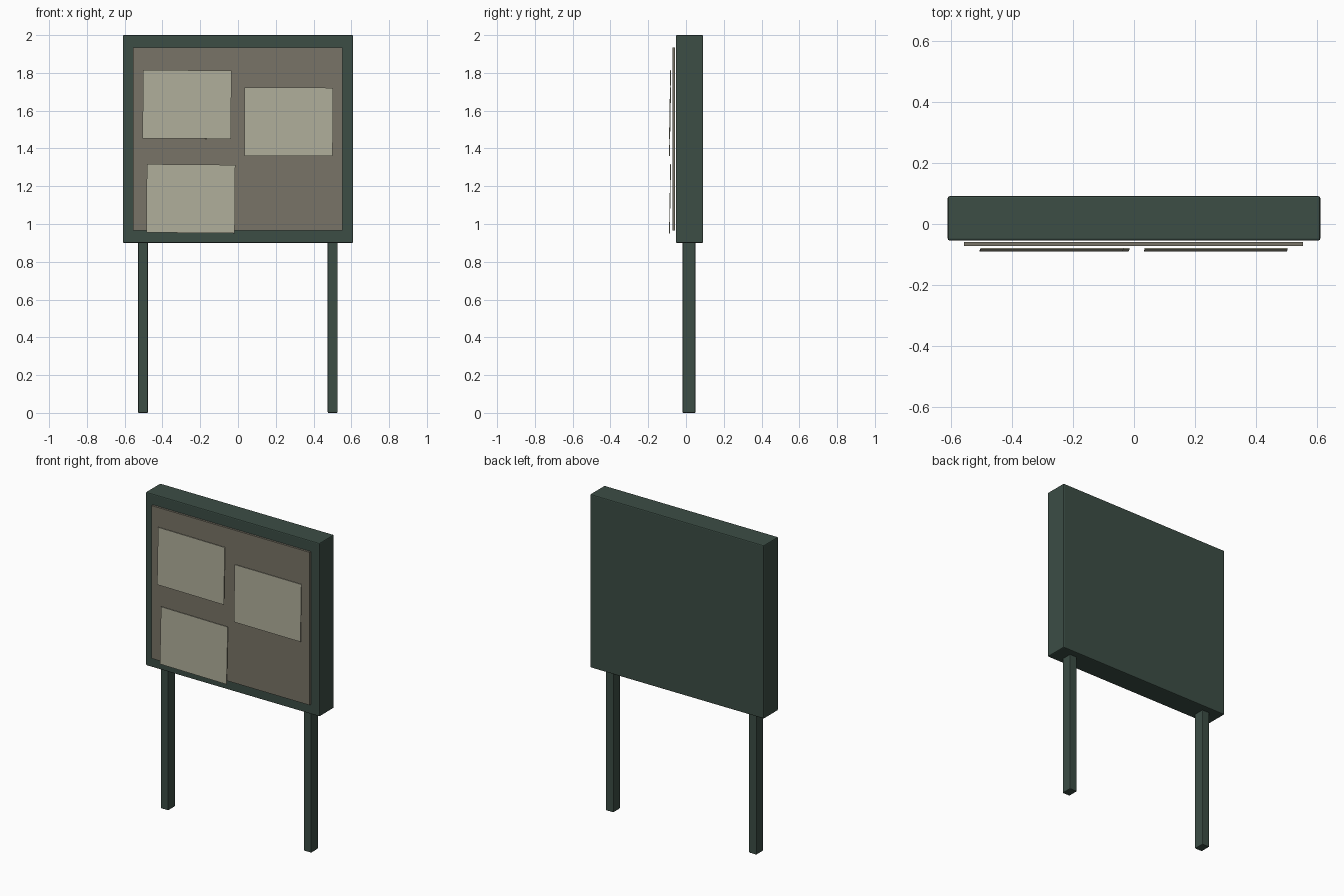
import bpy
import math

if "Cube" in bpy.data.objects:
    bpy.data.objects.remove(bpy.data.objects["Cube"])


def material(name, rgb):
    m = bpy.data.materials.new(name)
    m.diffuse_color = (*rgb, 1)
    m.use_nodes = True
    m.node_tree.nodes["Principled BSDF"].inputs["Base Color"].default_value = m.diffuse_color
    return m


green = material("dark_green_paint", (0.045, 0.075, 0.060))
brown = material("brown_board", (0.19, 0.175, 0.135))
cream = material("cream_paper", (0.43, 0.42, 0.32))


def box(name, center, size, mat, bevel=0.0, rotation=(0, 0, 0)):
    bpy.ops.mesh.primitive_cube_add(size=1, location=center, rotation=rotation)
    ob = bpy.context.object
    ob.name = name
    ob.scale = size
    bpy.ops.object.transform_apply(location=False, rotation=False, scale=True)
    ob.data.materials.append(mat)
    if bevel:
        mod = ob.modifiers.new("soft_edges", "BEVEL")
        mod.width = bevel
        mod.segments = 2
    return ob


# Cabinet that carries the board
box("cabinet", (0, 0.0185, 1.45), (1.22, 0.145, 1.10), green, 0.006)

# Two posts
for side, x in (("left", -0.503), ("right", 0.501)):
    box(side + "_post", (x, 0.016, 0.452), (0.052, 0.068, 0.904), green, 0.004)

# Pin board in front of the cabinet
box("pin_board", (-0.002, -0.066, 1.45), (1.11, 0.013, 0.97), brown)

# Paper notices, hanging with the lower edge slightly forward
notices = [(-0.270, 1.633, 0.4), (0.268, 1.541, 0.2), (-0.250, 1.134, 0.5)]
for i, (x, z, turn) in enumerate(notices):
    box(f"notice_{i + 1}", (x, -0.0845, z), (0.468, 0.004, 0.362), cream,
        rotation=(math.radians(-1.0), math.radians(turn), 0))
